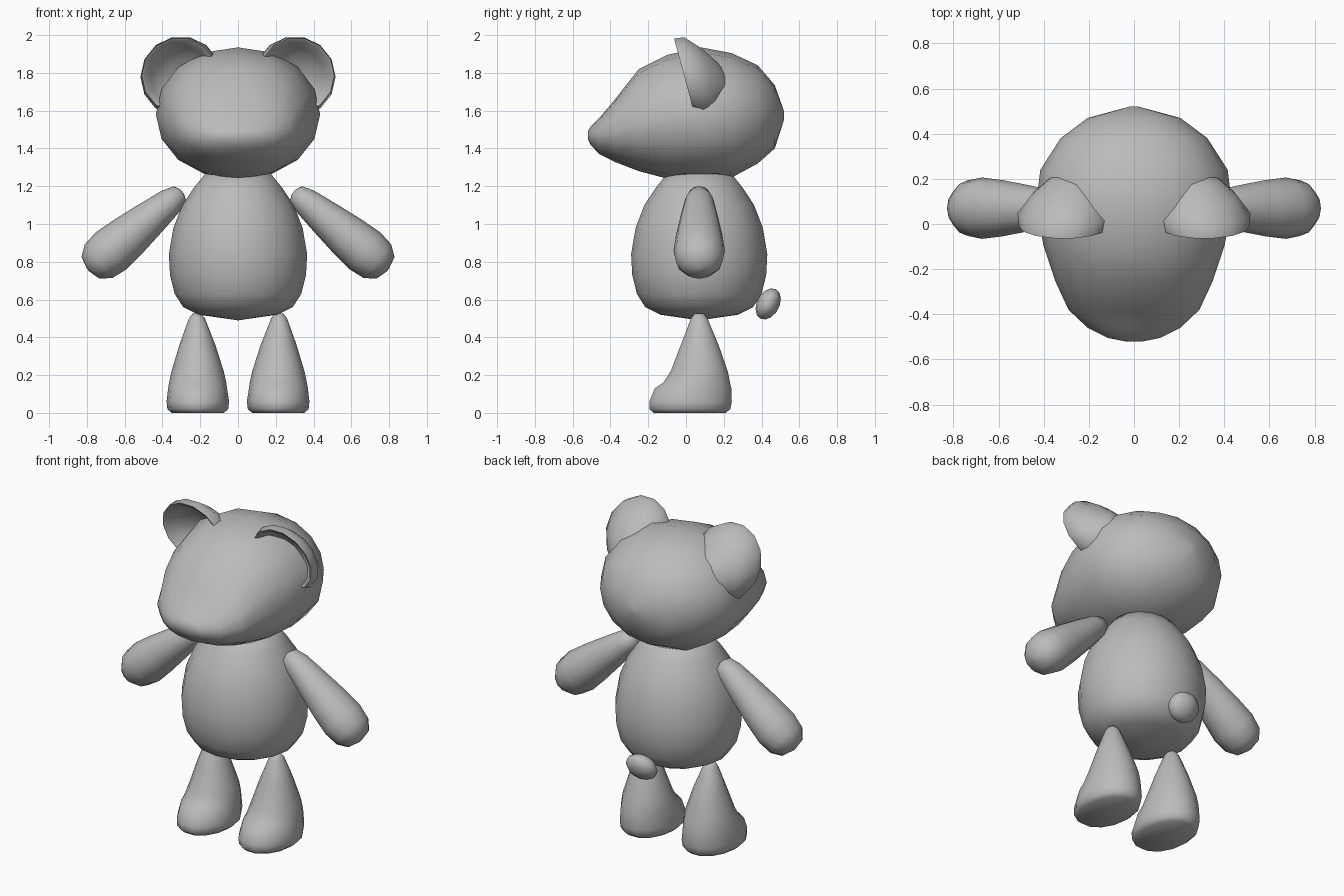
import bpy, bmesh, math
from mathutils import Vector, Matrix

if "Cube" in bpy.data.objects:
    bpy.data.objects.remove(bpy.data.objects["Cube"], do_unlink=True)

GREY = (0.5, 0.5, 0.5, 1)
grey = bpy.data.materials.new("soft grey")
grey.use_nodes = True
grey.diffuse_color = GREY
grey.node_tree.nodes["Principled BSDF"].inputs["Base Color"].default_value = GREY


def finish(name, bm, sharp=70):
    """Turn a bmesh into a smooth shaded grey object."""
    bmesh.ops.remove_doubles(bm, verts=bm.verts, dist=0.0005)
    bmesh.ops.recalc_face_normals(bm, faces=bm.faces)
    mesh = bpy.data.meshes.new(name)
    bm.to_mesh(mesh)
    bm.free()
    obj = bpy.data.objects.new(name, mesh)
    bpy.context.collection.objects.link(obj)
    mesh.materials.append(grey)
    bpy.ops.object.select_all(action="DESELECT")
    obj.select_set(True)
    bpy.context.view_layer.objects.active = obj
    bpy.ops.object.shade_smooth_by_angle(angle=math.radians(sharp))
    return obj


def loft(name, rings, sharp=70):
    """Skin a list of equal rings and close both ends."""
    bm = bmesh.new()
    loops = [[bm.verts.new(p) for p in ring] for ring in rings]
    n = len(loops[0])
    for a, b in zip(loops, loops[1:]):
        for i in range(n):
            j = (i + 1) % n
            bm.faces.new((a[i], a[j], b[j], b[i]))
    bm.faces.new(loops[0])
    bm.faces.new(loops[-1])
    return finish(name, bm, sharp)


def ring(centre, u, v, n):
    """Ellipse of n points spanned by the half axes u and v."""
    c, u, v = Vector(centre), Vector(u), Vector(v)
    return [c + u * math.cos(t) + v * math.sin(t)
            for t in (math.tau * i / n for i in range(n))]


# Body: rounded pear, rows are height and radius
body = [(0.49, 0.001), (0.52, 0.21), (0.56, 0.29), (0.63, 0.335), (0.73, 0.36),
        (0.84, 0.366), (0.98, 0.342), (1.1, 0.295), (1.19, 0.235), (1.27, 0.17)]
loft("body", [ring((0, 0.07, z), (r, 0, 0), (0, r * 0.985, 0), 16) for z, r in body])


# Head: rows are depth, height of widest point, half width, rise, drop
def head_ring(y, z, w, up, down, n=16):
    pts = []
    for i in range(n):
        t = math.tau * i / n
        c, s = math.cos(t), math.sin(t)
        x = math.copysign(abs(c) ** 0.92, c) * w
        pts.append((x, y, z + s * (up if s > 0 else down)))
    return pts


head = [(-0.52, 1.47, 0.04, 0.02, 0.02), (-0.505, 1.465, 0.115, 0.05, 0.045),
        (-0.46, 1.47, 0.205, 0.09, 0.1), (-0.38, 1.49, 0.29, 0.165, 0.16),
        (-0.25, 1.53, 0.35, 0.29, 0.25), (-0.1, 1.56, 0.4, 0.335, 0.32),
        (0.08, 1.58, 0.435, 0.355, 0.34), (0.24, 1.58, 0.415, 0.325, 0.335),
        (0.38, 1.58, 0.325, 0.26, 0.26), (0.47, 1.58, 0.205, 0.155, 0.18),
        (0.52, 1.575, 0.02, 0.02, 0.02)]
loft("head", [head_ring(*row) for row in head])

# Ears: cupped shells, rows are size and depth from inner cup round to the back
cup = [(0.01, 0.14), (0.45, 0.12), (0.75, 0.07), (0.86, 0.008), (0.93, 0.0),
       (1.0, 0.055), (0.78, 0.13), (0.45, 0.2), (0.01, 0.235)]
# Arms: rows are distance from the shoulder and radius
arm = [(0, 0.015), (0.015, 0.05), (0.08, 0.073), (0.22, 0.095), (0.37, 0.116),
       (0.49, 0.127), (0.575, 0.115), (0.63, 0.075), (0.648, 0.01)]
# Legs: rows are height, inner and outer edge, front and back edge
leg = [(0.525, 0.195, 0.24, 0.045, 0.095), (0.5, 0.175, 0.26, 0.025, 0.115),
       (0.36, 0.12, 0.31, -0.03, 0.175), (0.22, 0.075, 0.352, -0.085, 0.225),
       (0.16, 0.062, 0.365, -0.125, 0.238), (0.13, 0.058, 0.37, -0.17, 0.245),
       (0.06, 0.047, 0.378, -0.2, 0.248), (0.02, 0.052, 0.374, -0.2, 0.24),
       (0, 0.075, 0.35, -0.175, 0.215)]

for side, s in (("left", 1), ("right", -1)):
    rings = []
    for size, depth in cup:
        r = 0.215 * size
        # The cup leans back towards its lower edge
        pts = ring((s * (0.31 - 0.15 * depth), 0, 1.787 - 0.15 * depth),
                   (r, 0, 0), (0, 0, r), 14)
        rings.append([(p.x, -0.06 + 0.27 * (1.97 - p.z) + depth, p.z) for p in pts])
    loft(side + "_ear", rings)

    along = Vector((s * 0.77, 0, -0.64))
    across = Vector((s * 0.64, 0, 0.77))
    start = Vector((s * 0.29, 0.07, 1.165)) + across * 0.008
    loft(side + "_arm", [ring(start + along * t, across * r, (0, r * 1.07, 0), 12)
                         for t, r in arm])

    loft(side + "_leg", [ring((s * (a + b) / 2, (f + k) / 2, z),
                              ((b - a) / 2, 0, 0), (0, (k - f) / 2, 0), 14)
                         for z, a, b, f, k in leg], 60)

# Tail: small tilted button
bm = bmesh.new()
place = (Matrix.Translation((0, 0.435, 0.577)) @ Matrix.Rotation(math.radians(-28), 4, "X")
         @ Matrix.Diagonal((0.1, 0.06, 0.088, 1)))
bmesh.ops.create_uvsphere(bm, u_segments=10, v_segments=7, radius=1, matrix=place)
finish("tail", bm)
